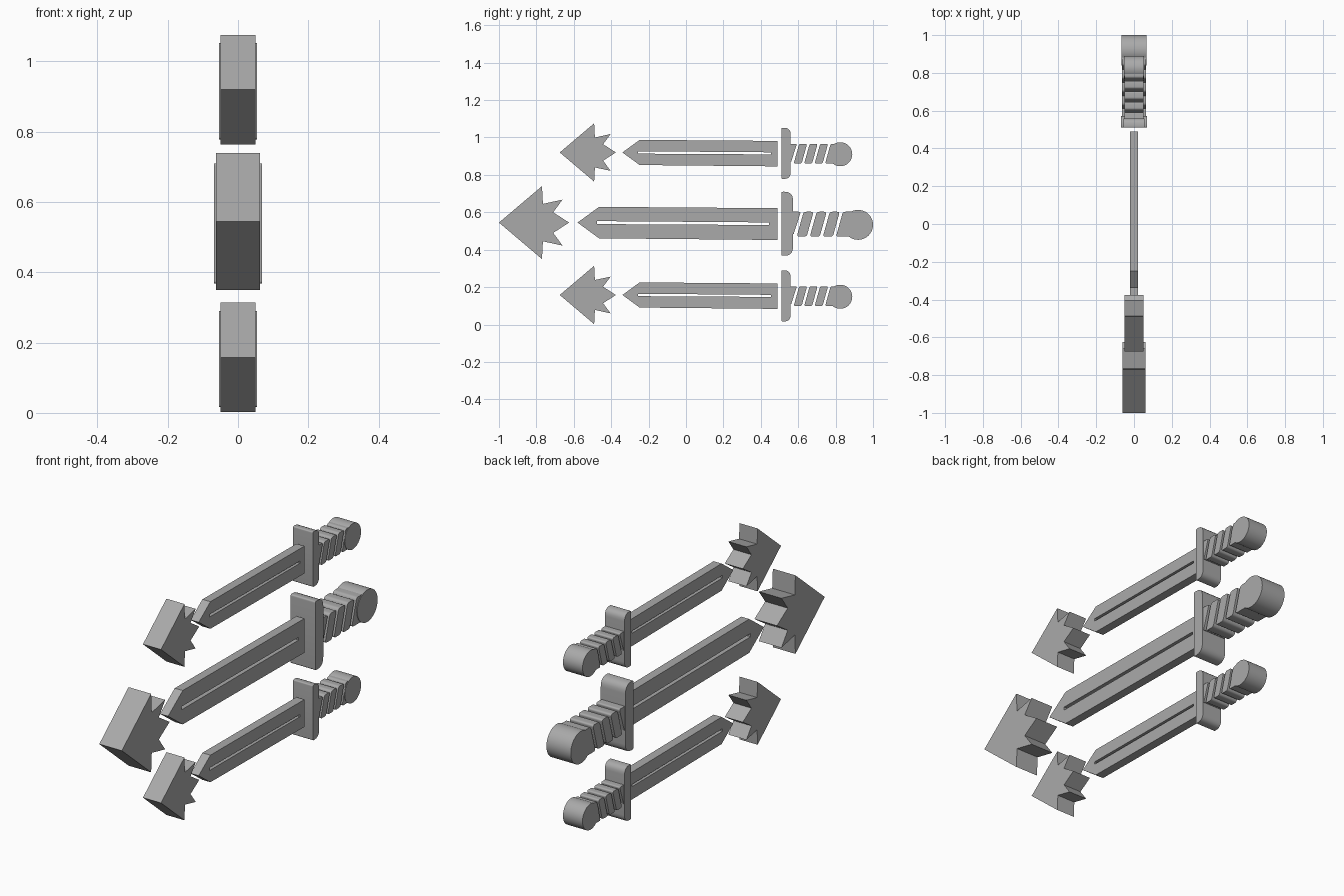
import bpy, bmesh, math
from mathutils import Matrix, Vector

cube = bpy.data.objects.get("Cube")
if cube:
    bpy.data.objects.remove(cube, do_unlink=True)

steel = bpy.data.materials.new("grey_metal")
steel.use_nodes = True
GREY = (0.4, 0.4, 0.4, 1)
steel.diffuse_color = GREY
steel.node_tree.nodes["Principled BSDF"].inputs["Base Color"].default_value = GREY

# Profile plane: local x -> world y, local y -> world z, local z -> world x
TO_SIDE = Matrix(((0, 0, 1), (1, 0, 0), (0, 1, 0))).to_4x4()


def rounded(points, radii, steps=5):
    """Replace each corner of a polygon with a curve of the given size."""
    out = []
    for i, (p, r) in enumerate(zip(points, radii)):
        p = Vector(p)
        if r == 0:
            out.append(p)
            continue
        a = p + (Vector(points[i - 1]) - p).normalized() * r
        b = p + (Vector(points[(i + 1) % len(points)]) - p).normalized() * r
        for k in range(steps + 1):
            t = k / steps
            out.append(a * (1 - t) ** 2 + p * 2 * t * (1 - t) + b * t * t)
    return out


def slab(name, loops, half_width):
    """Extrude a flat outline (later loops are holes) evenly across x."""
    curve = bpy.data.curves.new(name, "CURVE")
    curve.dimensions = "2D"
    curve.fill_mode = "BOTH"
    curve.extrude = half_width
    for loop in loops:
        spline = curve.splines.new("POLY")
        spline.points.add(len(loop) - 1)
        for point, (u, v) in zip(spline.points, loop):
            point.co = (u, v, 0, 1)
        spline.use_cyclic_u = True
    helper = bpy.data.objects.new(name + "_outline", curve)
    bpy.context.collection.objects.link(helper)
    deps = bpy.context.evaluated_depsgraph_get()
    mesh = bpy.data.meshes.new_from_object(helper.evaluated_get(deps))
    bpy.data.objects.remove(helper, do_unlink=True)

    bm = bmesh.new()
    bm.from_mesh(mesh)
    bmesh.ops.remove_doubles(bm, verts=bm.verts, dist=0.0001)
    bmesh.ops.transform(bm, matrix=TO_SIDE, verts=bm.verts)
    bmesh.ops.recalc_face_normals(bm, faces=bm.faces)
    bm.to_mesh(mesh)
    bm.free()
    mesh.materials.clear()
    mesh.materials.append(steel)
    obj = bpy.data.objects.new(name, mesh)
    bpy.context.collection.objects.link(obj)
    bpy.ops.object.select_all(action="DESELECT")
    obj.select_set(True)
    bpy.context.view_layer.objects.active = obj
    bpy.ops.object.shade_smooth_by_angle(angle=math.radians(30))
    return obj


def sword(label, s, z, head_y, blade_y, pommel_y):
    def place(y, points):
        return [(y + u * s, z + v * s) for u, v in points]

    # Barbed arrowhead, mirrored about its axis
    upper = [(0.23, 0.195), (0.235, 0.1), (0.34, 0.123), (0.29, 0.055)]
    lower = [(u, -v) for u, v in reversed(upper)]
    head = [(0, 0)] + upper + [(0.375, 0)] + lower
    slab(label + "_arrowhead", [place(head_y, head)], 0.062 * s)

    # Blade with a narrow slot cut right through
    front = place(blade_y, [(0.115, -0.084), (0, 0), (0.115, 0.084)])
    back = [(0.49, z + 0.077 * s), (0.49, z - 0.093 * s)]
    slot = place(blade_y, [(0.105, 0.008), (0.105, -0.008)])
    end = 0.49 - 0.045 * s
    slot += [(end, z - 0.013 * s), (end, z + 0.001 * s)]
    slab(label + "_blade", [front + back, slot], 0.022)

    # Cross guard, flat to the blade and rounded to the grip
    guard = place(0.51, [(0, -0.177), (0.062, -0.177), (0.062, 0.165), (0, 0.165)])
    radii = [0.008 * s, 0.045 * s, 0.045 * s, 0.008 * s]
    slab(label + "_guard", [rounded(guard, radii)], 0.068 * s)

    # Grip of slanted wraps, with a wedge at each end
    grip_y = 0.51 + 0.062 * s
    low, high, slant = -0.075, 0.058, 0.037
    wedge = place(grip_y, [(-0.01, -0.06), (0.004, -0.06), (0.042, high), (-0.01, high)])
    slab(label + "_grip_front", [rounded(wedge, [0, 0, 0.012 * s, 0])], 0.064 * s)
    for k in range(3):
        a = 0.02 + 0.07 * k
        b = a + 0.053
        wrap = place(grip_y, [(a, low), (b, low), (b + slant, high), (a + slant, high)])
        slab(f"{label}_grip_wrap_{k + 1}", [rounded(wrap, [0.014 * s] * 4)], 0.064 * s)
    a = grip_y + 0.23 * s
    edge = pommel_y - 0.035 * s
    rear = [(a, z + low * s), (edge, z + low * s),
            (edge, z + high * s), (a + slant * s, z + high * s)]
    slab(label + "_grip_rear", [rounded(rear, [0.014 * s, 0, 0, 0.014 * s])], 0.064 * s)

    # Round pommel
    turns = [math.tau * k / 40 for k in range(40)]
    disc = [(pommel_y + 0.08 * s * math.cos(t), z - 0.012 * s + 0.08 * s * math.sin(t))
            for t in turns]
    slab(label + "_pommel", [disc], 0.067 * s)


# Large sword between two smaller ones
sword("middle_sword", 1.0, 0.545, -1.0, -0.58, 0.92)
for label, height in (("upper_sword", 0.92), ("lower_sword", 0.158)):
    sword(label, 0.8, height, -0.675, -0.34, 0.825)
